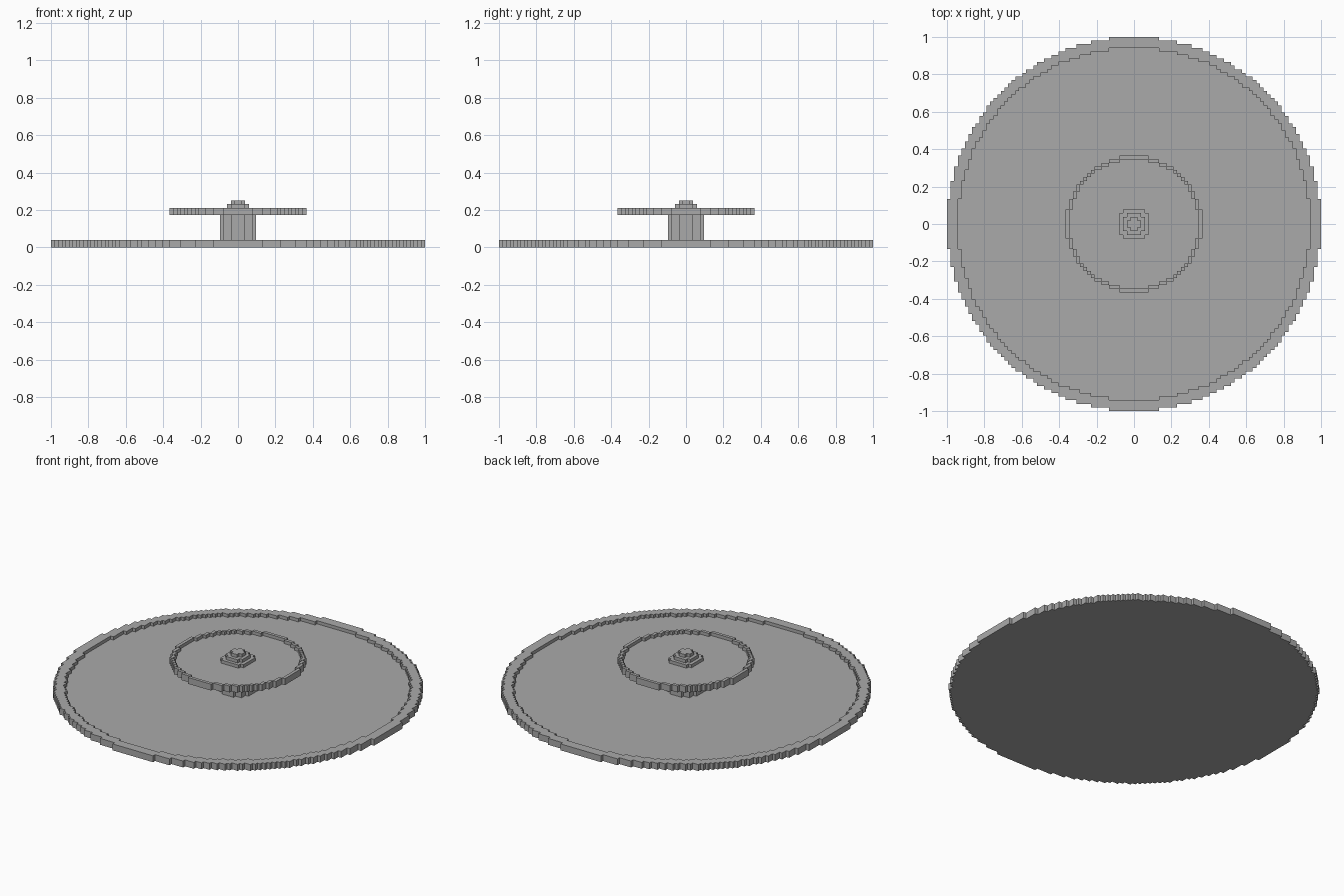
import bpy, bmesh

if "Cube" in bpy.data.objects:
    bpy.data.objects.remove(bpy.data.objects["Cube"])

CELL = 1 / 52          # size of one block; the base is 104 blocks wide

grey = bpy.data.materials.new("plain_grey")
grey.diffuse_color = (0.40, 0.40, 0.40, 1)
grey.use_nodes = True
grey.node_tree.nodes["Principled BSDF"].inputs["Base Color"].default_value = grey.diffuse_color


def stepped_circle(r):
    """Outline of a circle made of square blocks, r measured in blocks."""
    n = int(r)
    h = [sum((i + .5) ** 2 + (j + .5) ** 2 <= r * r for j in range(n))
         for i in range(n)] + [0]
    quarter = []
    for i in range(1, n + 1):
        if h[i] != h[i - 1]:
            quarter.append((i, h[i - 1]))
            if h[i]:
                quarter.append((i, h[i]))
    outline = []
    for _ in range(4):
        outline += quarter
        quarter = [(y, -x) for x, y in quarter]
    return outline[::-1]


def disc(name, r, z0, z1):
    """Stepped disc between two block heights."""
    bm = bmesh.new()
    base = bm.faces.new([bm.verts.new((x * CELL, y * CELL, z0 * CELL))
                         for x, y in stepped_circle(r)])
    top = bmesh.ops.extrude_face_region(bm, geom=[base], use_keep_orig=True)
    verts = [v for v in top["geom"] if isinstance(v, bmesh.types.BMVert)]
    bmesh.ops.translate(bm, verts=verts, vec=(0, 0, (z1 - z0) * CELL))
    bmesh.ops.recalc_face_normals(bm, faces=bm.faces)
    mesh = bpy.data.meshes.new(name)
    bm.to_mesh(mesh)
    bm.free()
    mesh.materials.append(grey)
    ob = bpy.data.objects.new(name, mesh)
    bpy.context.collection.objects.link(ob)
    return ob


def dish(name, r, r_inner, z0):
    """Disc two blocks high with a one-block-deep recess inside its rim."""
    ob = disc(name, r, z0, z0 + 2)
    cutter = disc(name + "_cutter", r_inner, z0 + 1, z0 + 3)
    cutter.hide_render = True
    cutter.display_type = 'WIRE'
    mod = ob.modifiers.new("recess", 'BOOLEAN')
    mod.operation = 'DIFFERENCE'
    mod.solver = 'EXACT'
    mod.object = cutter
    return ob


# Wide lower dish, post and small upper dish
dish("lower_dish", 52, 49, 0)
disc("post", 5, 1, 9)
dish("upper_dish", 19, 18, 9)

# Stepped knob on top
disc("knob_bottom", 4.35, 10, 11)
disc("knob_middle", 3, 11, 12)
disc("knob_top", 2, 12, 13)
